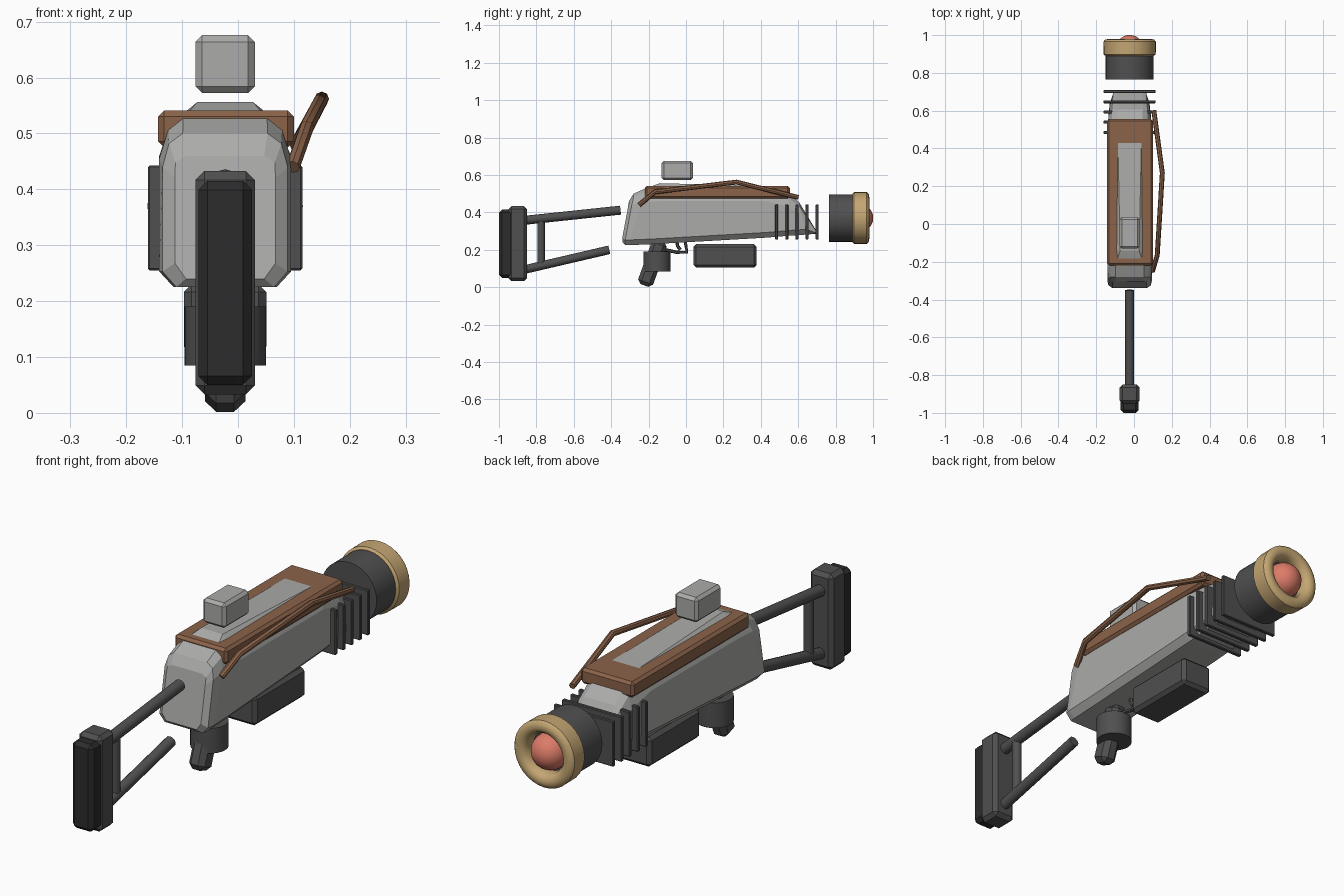
import bpy, bmesh, math
from mathutils import Vector

cube = bpy.data.objects.get("Cube")
if cube:
    bpy.data.objects.remove(cube)

CX = -0.023  # centre plane of the main assembly


def material(name, rgb):
    m = bpy.data.materials.new(name)
    m.use_nodes = True
    m.diffuse_color = (*rgb, 1)
    m.node_tree.nodes["Principled BSDF"].inputs["Base Color"].default_value = (*rgb, 1)
    return m


LIGHT = material("light grey metal", (0.41, 0.41, 0.40))
DARK = material("dark grey metal", (0.08, 0.08, 0.08))
BLACK = material("black rubber", (0.025, 0.025, 0.025))
WOOD = material("brown wood", (0.26, 0.125, 0.068))
TAN = material("tan ring", (0.55, 0.38, 0.17))
RED = material("red lens", (0.72, 0.20, 0.14))


def finish(bm, name, mat, smooth=False):
    bmesh.ops.recalc_face_normals(bm, faces=bm.faces)
    me = bpy.data.meshes.new(name)
    bm.to_mesh(me)
    bm.free()
    me.materials.append(mat)
    ob = bpy.data.objects.new(name, me)
    bpy.context.collection.objects.link(ob)
    if smooth:
        bpy.ops.object.select_all(action="DESELECT")
        ob.select_set(True)
        bpy.context.view_layer.objects.active = ob
        bpy.ops.object.shade_smooth_by_angle(angle=math.radians(40))
    return ob


def box(name, mat, x, y, z, bevel=0.0, tilt=0.0):
    """Box from (min, max) ranges, chamfered, tilted about x."""
    bm = bmesh.new()
    bmesh.ops.create_cube(bm, size=1)
    for v in bm.verts:
        v.co = Vector((v.co.x * (x[1] - x[0]), v.co.y * (y[1] - y[0]), v.co.z * (z[1] - z[0])))
    if bevel:
        bmesh.ops.bevel(bm, geom=bm.edges[:], offset=bevel, segments=1, affect="EDGES")
    ob = finish(bm, name, mat)
    ob.location = (sum(x) / 2, sum(y) / 2, sum(z) / 2)
    ob.rotation_euler.x = tilt
    return ob


def loft(name, mat, rings, smooth=False, cap=True):
    bm = bmesh.new()
    loops = [[bm.verts.new(p) for p in ring] for ring in rings]
    n = len(loops[0])
    for a, b in zip(loops, loops[1:]):
        for i in range(n):
            j = (i + 1) % n
            bm.faces.new((a[i], a[j], b[j], b[i]))
    if cap:
        bm.faces.new(loops[0])
        bm.faces.new(loops[-1])
    return finish(bm, name, mat, smooth)


def tube(name, mat, points, radius, sides=12, smooth=True):
    """Tube swept along a polyline."""
    pts = [Vector(p) for p in points]
    rings = []
    for i, p in enumerate(pts):
        d = (pts[min(i + 1, len(pts) - 1)] - pts[max(i - 1, 0)]).normalized()
        u = d.orthogonal() if abs(d.x) > 0.9 else d.cross(Vector((1, 0, 0)))
        u.normalize()
        w = d.cross(u)
        rings.append([p + radius * (u * math.cos(t) + w * math.sin(t))
                      for t in (2 * math.pi * k / sides for k in range(sides))])
    return loft(name, mat, rings, smooth)


def lathe(name, mat, profile, z, sides=32, cap=True):
    """Revolve (radius, y) pairs about the barrel axis."""
    rings = [[(CX + r * math.cos(2 * math.pi * k / sides), y, z + r * math.sin(2 * math.pi * k / sides))
              for k in range(sides)] for r, y in profile]
    return loft(name, mat, rings, True, cap)


# Body: chamfered sections (y bottom, y top, z bottom, z shoulder, z top, side half width, top half width)
stations = [
    (-0.34, -0.305, 0.24, 0.42, 0.46, 0.09, 0.07),
    (-0.325, -0.28, 0.225, 0.44, 0.50, 0.112, 0.076),
    (-0.30, -0.22, 0.225, 0.455, 0.527, 0.118, 0.075),
    (-0.18, -0.14, 0.23, 0.46, 0.556, 0.118, 0.05),
    (0.43, 0.43, 0.265, 0.46, 0.541, 0.116, 0.062),
    (0.57, 0.545, 0.277, 0.43, 0.50, 0.113, 0.066),
    (0.64, 0.605, 0.281, 0.39, 0.455, 0.105, 0.07),
    (0.70, 0.695, 0.286, 0.295, 0.305, 0.085, 0.07),
]
rings = []
for yb, yt, zb, zs, zt, hw, tw in stations:
    lip = min(0.028, (zs - zb) * 0.4)
    ym = yb + (yt - yb) * (zs - zb) / (zt - zb)
    half = [(hw * 0.78, yb, zb), (hw, yb, zb + lip), (hw, ym, zs),
            (0.35 * hw + 0.65 * tw + 0.012, yt, zt - 0.3 * (zt - zs)), (tw, yt, zt)]
    rings.append([(CX + x, y, z) for x, y, z in half] +
                 [(CX - x, y, z) for x, y, z in reversed(half)])
loft("body", LIGHT, rings)

# Wooden top cover and sight block
box("top_cover", WOOD, (-0.143, 0.1), (-0.22, 0.555), (0.475, 0.541), 0.011)
box("sight_block", LIGHT, (CX - 0.053, CX + 0.053), (-0.13, 0.037), (0.572, 0.676), 0.012)

# Side handle rod
tube("side_rod", WOOD, [(0.098, -0.25, 0.44), (0.123, -0.165, 0.51), (0.15, 0.27, 0.562),
                        (0.105, 0.60, 0.48)], 0.013, sides=8)

# Cooling fins
for i in range(5):
    y = 0.485 + i * 0.054
    box(f"cooling_fin_{i + 1}", DARK, (CX - 0.138, CX + 0.138), (y - 0.008, y + 0.008), (0.255, 0.443), 0.003)

# Muzzle: barrel, ring and lens
AXIS = 0.37
lathe("barrel", DARK, [(0.127, 0.765), (0.127, 0.925)], AXIS)
ring_profile = [(0.128, 0.89), (0.138, 0.898), (0.139, 0.965), (0.13, 0.976), (0.112, 0.98),
                (0.094, 0.974), (0.082, 0.955), (0.080, 0.92), (0.09, 0.89), (0.128, 0.89)]
lathe("muzzle_ring", TAN, ring_profile, AXIS, cap=False)
bm = bmesh.new()
bmesh.ops.create_uvsphere(bm, u_segments=24, v_segments=16, radius=0.074)
lens = finish(bm, "lens", RED, True)
lens.location = (CX, 0.927, AXIS)

# Shoulder stock
tube("stock_upper_tube", DARK, [(CX, -0.35, 0.412), (CX, -0.87, 0.357)], 0.024)
tube("stock_lower_tube", DARK, [(CX, -0.41, 0.20), (CX, -0.87, 0.093)], 0.023)
tube("stock_post", DARK, [(CX, -0.775, 0.11), (CX, -0.775, 0.365)], 0.02)
box("stock_plate", DARK, (CX - 0.053, CX + 0.053), (-0.95, -0.85), (0.033, 0.433), 0.016)
box("stock_pad", BLACK, (CX - 0.048, CX + 0.048), (-1.0, -0.92), (0.05, 0.415), 0.016)

# Underside: battery box, grip, grip collar, trigger and guard
box("under_box", DARK, (CX - 0.074, CX + 0.074), (0.04, 0.378), (0.105, 0.23), 0.014)
box("grip", DARK, (CX - 0.036, CX + 0.036), (-0.222, -0.137), (0.002, 0.255), 0.02, math.radians(-20))
tube("grip_collar", DARK, [(CX, -0.155, 0.085), (CX, -0.155, 0.19)], 0.073, sides=24)
tube("trigger_guard", DARK, [(CX, -0.11, 0.20), (CX, -0.05, 0.187), (CX, 0.005, 0.187),
                             (CX, -0.005, 0.25)], 0.009, sides=6)
tube("trigger", DARK, [(CX, -0.05, 0.25), (CX, -0.045, 0.22), (CX, -0.03, 0.20)], 0.009, sides=6)
